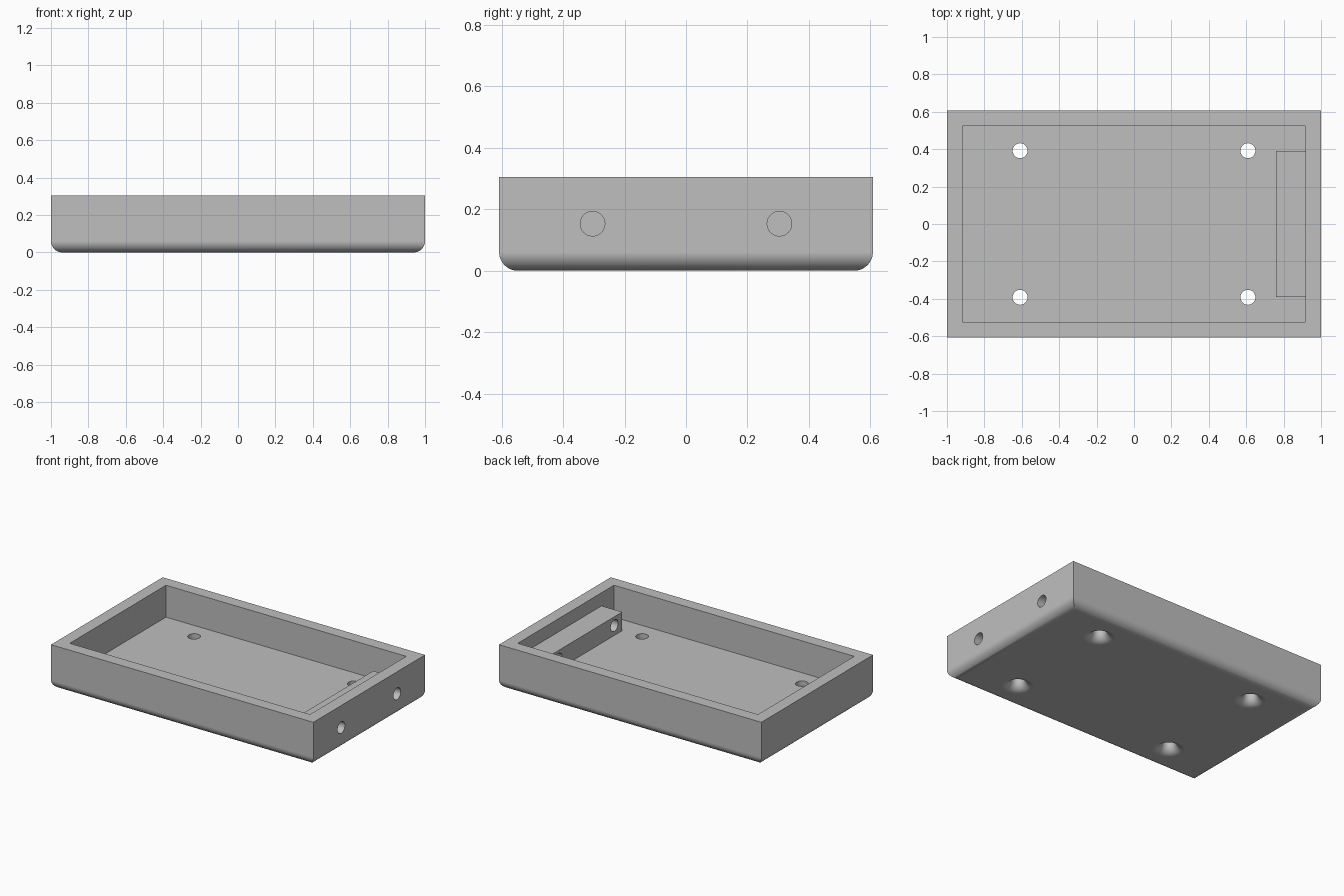
import bpy
import bmesh
from math import sin, cos, pi
from mathutils import Matrix

if "Cube" in bpy.data.objects:
    bpy.data.objects.remove(bpy.data.objects["Cube"])

# Main dimensions
HX, HY, HEIGHT = 1.0, 0.608, 0.305
WALL, FLOOR = 0.084, 0.085
FILLET, HOLE_R, STEPS = 0.061, 0.04, 12

grey = bpy.data.materials.new("plain_grey")
grey.use_nodes = True
GREY = (0.52, 0.52, 0.52, 1)
grey.diffuse_color = GREY
grey.node_tree.nodes["Principled BSDF"].inputs["Base Color"].default_value = GREY


def rectangle(hx, hy, z):
    return [(-hx, -hy, z), (hx, -hy, z), (hx, hy, z), (-hx, hy, z)]


def circle(radius, z, sides=40):
    return [(radius * cos(2 * pi * i / sides), radius * sin(2 * pi * i / sides), z)
            for i in range(sides)]


def loft(name, rings, matrix=Matrix()):
    """Closed solid skinned through a stack of matching rings."""
    bm = bmesh.new()
    loops = [[bm.verts.new(p) for p in ring] for ring in rings]
    for low, high in zip(loops, loops[1:]):
        for i in range(len(low)):
            j = (i + 1) % len(low)
            bm.faces.new((low[i], low[j], high[j], high[i]))
    bm.faces.new(loops[0][::-1])
    bm.faces.new(loops[-1])
    bmesh.ops.transform(bm, matrix=matrix, verts=bm.verts)
    bmesh.ops.recalc_face_normals(bm, faces=bm.faces)
    mesh = bpy.data.meshes.new(name)
    bm.to_mesh(mesh)
    bm.free()
    mesh.materials.append(grey)
    obj = bpy.data.objects.new(name, mesh)
    bpy.context.collection.objects.link(obj)
    return obj


def combine(target, other, operation):
    """Apply a boolean and discard the helper object."""
    mod = target.modifiers.new(operation.lower(), 'BOOLEAN')
    mod.operation, mod.solver, mod.object = operation, 'EXACT', other
    bpy.context.view_layer.objects.active = target
    bpy.ops.object.modifier_apply(modifier=mod.name)
    bpy.data.objects.remove(other)


angles = [pi / 2 * i / STEPS for i in range(STEPS + 1)]

# Tray body with rounded bottom edges and sharp upright corners
rings = []
for a in angles:
    inset = FILLET * (1 - sin(a))
    rings.append(rectangle(HX - inset, HY - inset, FILLET * (1 - cos(a))))
rings.append(rectangle(HX, HY, HEIGHT))
tray = loft("tray", rings)

# Open cavity
inner = (HX - WALL, HY - WALL)
combine(tray, loft("cavity_cutter", [rectangle(*inner, FLOOR), rectangle(*inner, 0.5)]),
        'DIFFERENCE')

# Raised bar against the right inner wall, sunk a little into wall and floor
bar = loft("bar", [rectangle(0.1, 0.389, 0.06), rectangle(0.1, 0.389, 0.214)],
           Matrix.Translation((0.859, 0, 0)))
combine(tray, bar, 'UNION')

# Floor holes, flared on the underside
flare = [circle(HOLE_R + FILLET, -0.02)]
flare += [circle(HOLE_R + FILLET * (1 - sin(a)), FILLET * (1 - cos(a))) for a in angles]
flare.append(circle(HOLE_R, 0.15))
for x in (-0.609, 0.609):
    for y in (-0.392, 0.392):
        combine(tray, loft("floor_hole_cutter", flare, Matrix.Translation((x, y, 0))),
                'DIFFERENCE')

# Cross holes through the right wall and the bar
for y in (-0.304, 0.304):
    place = Matrix.Translation((0.88, y, 0.153)) @ Matrix.Rotation(pi / 2, 4, 'Y')
    combine(tray, loft("wall_hole_cutter", [circle(HOLE_R, -0.2), circle(HOLE_R, 0.2)], place),
            'DIFFERENCE')

# Smooth fillets, flat panels
bpy.ops.object.select_all(action='DESELECT')
tray.select_set(True)
bpy.context.view_layer.objects.active = tray
bpy.ops.object.shade_smooth_by_angle(angle=pi / 6)
weighted = tray.modifiers.new("flat_panels", 'WEIGHTED_NORMAL')
weighted.keep_sharp = True
